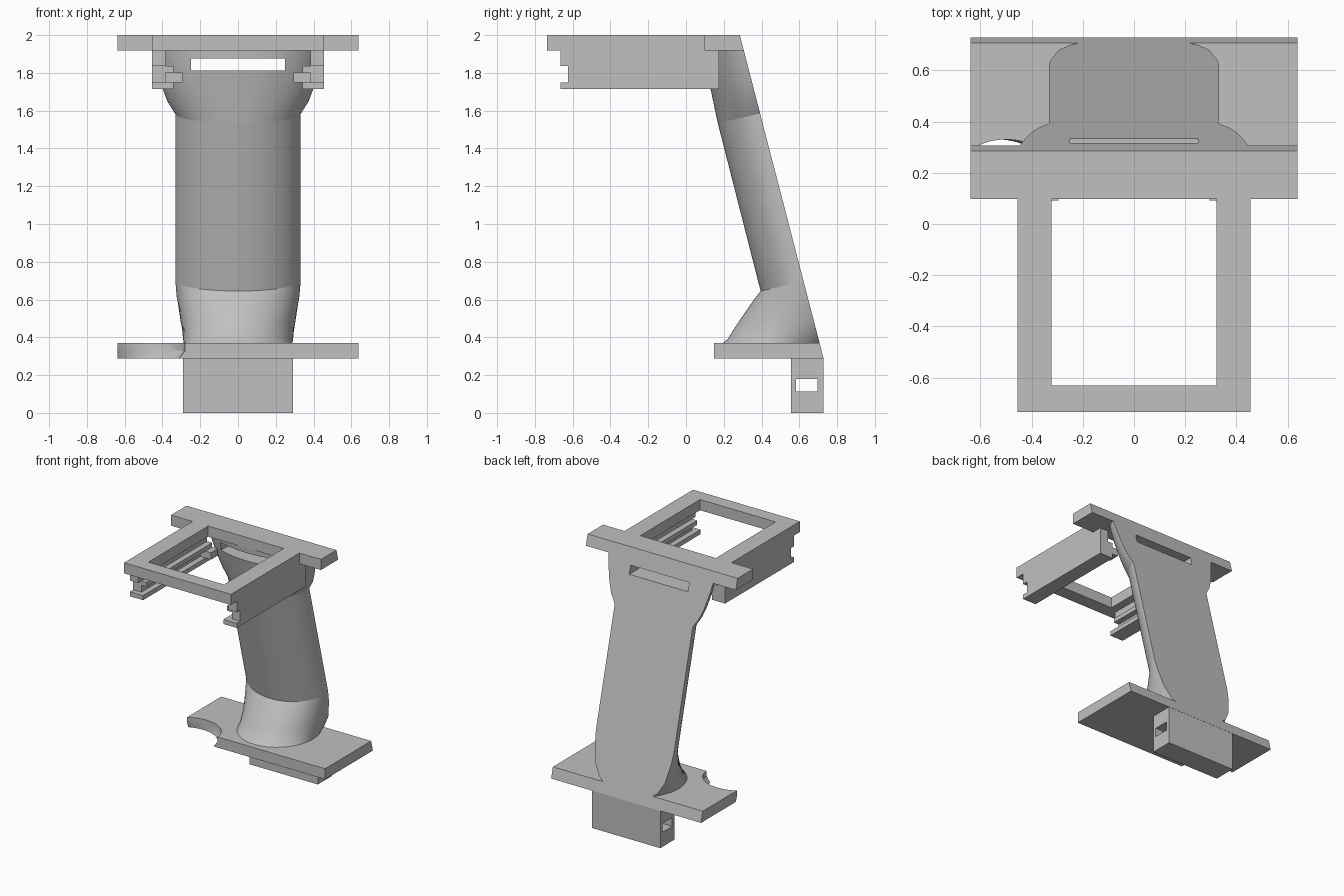
import bpy, bmesh, math
from mathutils import Vector

if "Cube" in bpy.data.objects:
    bpy.data.objects.remove(bpy.data.objects["Cube"], do_unlink=True)

grey = bpy.data.materials.new("plain_grey")
grey.use_nodes = True
grey.diffuse_color = (0.53, 0.53, 0.53, 1)
grey.node_tree.nodes["Principled BSDF"].inputs["Base Color"].default_value = grey.diffuse_color


def back_y(z):
    """The flat back plane that every part at the rear follows."""
    return 0.285 + 0.259 * (2 - z)


def loft(name, rings):
    """Closed solid through a list of rings with equal point counts."""
    bm = bmesh.new()
    loops = [[bm.verts.new(p) for p in ring] for ring in rings]
    n = len(loops[0])
    for a, b in zip(loops, loops[1:]):
        for i in range(n):
            j = (i + 1) % n
            bm.faces.new((a[i], a[j], b[j], b[i]))
    bm.faces.new(loops[0])
    bm.faces.new(loops[-1])
    bmesh.ops.recalc_face_normals(bm, faces=bm.faces)
    mesh = bpy.data.meshes.new(name)
    bm.to_mesh(mesh)
    bm.free()
    mesh.materials.append(grey)
    obj = bpy.data.objects.new(name, mesh)
    bpy.context.collection.objects.link(obj)
    return obj


def box(name, x, y, z):
    return loft(name, [[(a, y[0], z[0]), (a, y[1], z[0]), (a, y[1], z[1]), (a, y[0], z[1])] for a in x])


def slanted_slab(name, half_width, front, z):
    """Slab whose rear edge lies on the back plane."""
    return loft(name, [[(x, front, z[0]), (x, back_y(z[0]), z[0]), (x, back_y(z[1]), z[1]), (x, front, z[1])]
                       for x in (-half_width, half_width)])


def cut(obj, cutter):
    mod = obj.modifiers.new("cut", "BOOLEAN")
    mod.operation = "DIFFERENCE"
    mod.solver = "EXACT"
    mod.object = cutter
    cutter.hide_render = True
    bpy.context.view_layer.objects.active = obj
    bpy.ops.object.modifier_apply(modifier=mod.name)
    bpy.data.objects.remove(cutter, do_unlink=True)


def grip_ring(front, z_front, z_back, wide, wide_back, steps=48):
    """Rounded front arc closed by a straight edge on the back plane."""
    end = math.pi - math.asin(wide_back / wide)
    ring = []
    for i in range(steps + 1):
        t = end * (2 * i / steps - 1)
        u = (1 - math.cos(t)) / (1 - math.cos(end))
        z = z_front + (z_back - z_front) * u
        ring.append((wide * math.sin(t), front + (back_y(z) - front) * u, z))
    return ring


def smooth(obj):
    bpy.ops.object.select_all(action="DESELECT")
    obj.select_set(True)
    bpy.context.view_layer.objects.active = obj
    bpy.ops.object.shade_smooth_by_angle(angle=math.radians(25))


# Grip: flared foot, straight handle, flared head
foot = loft("grip_foot", [grip_ring(*r) for r in (
    (0.18, 0.36, 0.36, 0.288, 0.20),
    (0.22, 0.39, 0.40, 0.292, 0.25),
    (0.27, 0.47, 0.48, 0.303, 0.295),
    (0.36, 0.60, 0.62, 0.325, 0.324),
    (0.395, 0.645, 0.70, 0.332, 0.332))])
handle = loft("grip_handle", [grip_ring(0.395, 0.645, 0.70, 0.332, 0.332),
                              grip_ring(0.168, 1.535, 1.585, 0.332, 0.332)])
head = loft("grip_head", [grip_ring(*r) for r in (
    (0.168, 1.535, 1.585, 0.332, 0.332),
    (0.150, 1.62, 1.65, 0.374, 0.374),
    (0.130, 1.715, 1.73, 0.404, 0.404),
    (0.108, 1.82, 1.825, 0.428, 0.428),
    (0.100, 1.93, 1.93, 0.447, 0.447))])
cut(head, box("slot_cutter", (-0.25, 0.25), (-0.2, 0.8), (1.812, 1.876)))
for part in (foot, handle, head):
    smooth(part)

# Top crossbar and the open frame in front of it
slanted_slab("top_crossbar", 0.638, 0.097, (1.918, 2))
frame = box("top_frame", (-0.455, 0.455), (-0.735, 0.097), (1.918, 2))
cut(frame, box("opening_cutter", (-0.322, 0.322), (-0.63, 0.3), (1.8, 2.2)))

# Grooved side rails with a stop at the rear
profile = [(0.455, 1.715), (0.455, 1.918), (0.385, 1.918), (0.385, 1.836), (0.342, 1.836),
           (0.342, 1.803), (0.385, 1.803), (0.385, 1.75), (0.342, 1.75), (0.342, 1.715)]
for side, s in (("left", 1), ("right", -1)):
    rail = loft(side + "_rail", [[(s * x, y, z) for x, z in profile] for y in (-0.665, 0.175)])
    cut(rail, box("notch_cutter", (s * 0.2, s * 0.6), (-0.8, -0.625), (1.75, 1.836)))
    box(side + "_rail_stop", (s * 0.295, s * 0.386), (0.092, 0.175), (1.75, 1.803))

# Base plate with a curved scoop in its front right corner
plate = slanted_slab("base_plate", 0.638, 0.148, (0.288, 0.37))
scoop = [[(-0.50 - shift + 0.22 * math.cos(a), 0.148 + 0.182 * math.sin(a), z)
          for a in [math.tau * i / 64 for i in range(64)]]
         for z, shift in ((0.25, 0.06), (0.33, 0.0), (0.42, 0.0))]
cut(plate, loft("scoop_cutter", scoop))
smooth(plate)

# Lower block with a cross hole
block = box("lower_block", (-0.29, 0.29), (0.556, 0.727), (0, 0.288))
cut(block, box("hole_cutter", (-0.5, 0.5), (0.582, 0.697), (0.113, 0.18)))
